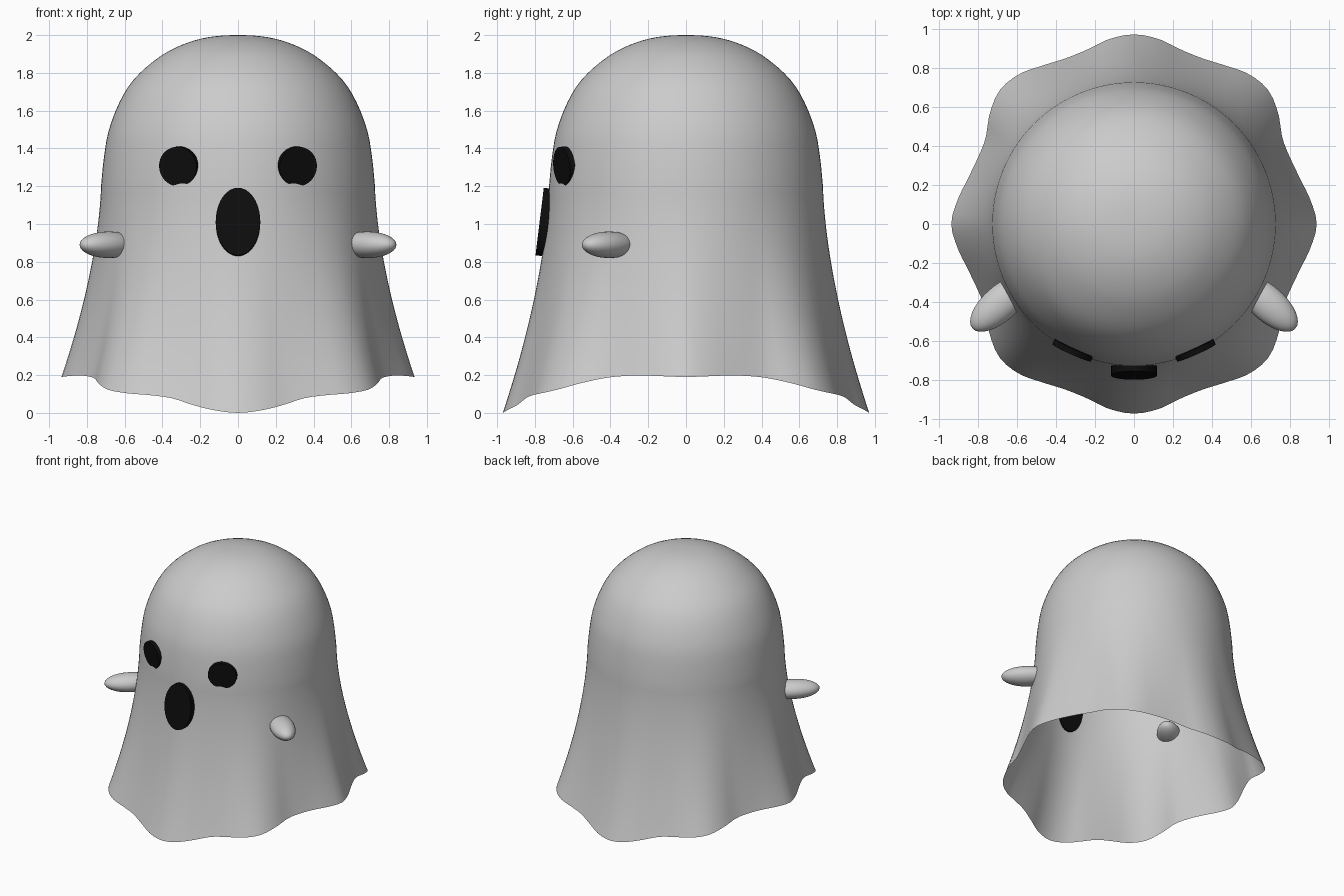
import bpy, bmesh, math
from mathutils import Matrix, Vector

if "Cube" in bpy.data.objects:
    bpy.data.objects.remove(bpy.data.objects["Cube"])


def spline(vals, t):
    """Catmull-Rom; the first and last values are end controls only."""
    n = len(vals) - 3
    i = min(int(t * n), n - 1)
    u = t * n - i
    a, b, c, d = vals[i:i + 4]
    return 0.5 * (2 * b + (c - a) * u + (2 * a - 5 * b + 4 * c - d) * u * u
                  + (3 * b - a - 3 * c + d) * u ** 3)


def finish(bm, name, mat=None):
    bmesh.ops.recalc_face_normals(bm, faces=bm.faces)
    me = bpy.data.meshes.new(name)
    bm.to_mesh(me)
    bm.free()
    ob = bpy.data.objects.new(name, me)
    bpy.context.collection.objects.link(ob)
    if mat:
        me.materials.append(mat)
    bpy.ops.object.select_all(action='DESELECT')
    ob.select_set(True)
    bpy.context.view_layer.objects.active = ob
    bpy.ops.object.shade_smooth_by_angle(angle=math.radians(50))
    return ob


black = bpy.data.materials.new("black")
black.diffuse_color = (0.004, 0.004, 0.004, 1)
black.use_nodes = True
black.node_tree.nodes["Principled BSDF"].inputs["Base Color"].default_value = black.diffuse_color

# Sheet: round dome, then a skirt that fans out into a wavy hem
dome_r = [-.1, 0, .1, .2, .31, .42, .54, .62, .683, .71, .725, .74]
dome_z = [1.996, 2, 1.996, 1.98, 1.943, 1.882, 1.778, 1.66, 1.5, 1.35, 1.2, 1.04]
# One quarter of the hem, every 7.5 degrees from side to front
hem_r = [.912, .935, .912, .882, .868, .877, .93, .97, .966, .936, .917, .924, .955, .97, .955]
hem_z = [.194, .19, .194, .198, .195, .183, .155, .122, .104, .094, .078, .042, .014, 0, .014]
SEG, DOME, SKIRT = 128, 28, 26

bm = bmesh.new()
top = bm.verts.new((0, 0, 2))
rings = []
for k in range(1, DOME + SKIRT + 1):
    ring = []
    for j in range(SEG):
        a = 2 * math.pi * j / SEG
        if k <= DOME:
            r, z = spline(dome_r, k / DOME), spline(dome_z, k / DOME)
        else:
            s = (k - DOME) / SKIRT
            q = math.atan2(abs(math.sin(a)), abs(math.cos(a))) / (math.pi / 2)
            z = 1.2 + (spline(hem_z, q) - 1.2) * s
            r = .725 + (spline(hem_r, q) - .725) * (.1 * s + .9 * s ** 1.7)
        ring.append(bm.verts.new((r * math.cos(a), r * math.sin(a), z)))
    rings.append(ring)
for j in range(SEG):
    n = (j + 1) % SEG
    bm.faces.new((top, rings[0][j], rings[0][n]))
    for lo, hi in zip(rings[1:], rings):
        bm.faces.new((hi[j], lo[j], lo[n], hi[n]))
finish(bm, "sheet")


# Eyes and mouth: thin oval discs turned and tilted to follow the sheet
def disc(name, centre, rx, rz, depth, turn, tilt):
    bm = bmesh.new()
    bmesh.ops.create_cone(bm, cap_ends=True, segments=48, radius1=1, radius2=1, depth=depth)
    m = (Matrix.Translation(Vector(centre)) @ Matrix.Rotation(turn, 4, 'Z')
         @ Matrix.Rotation(math.pi / 2 + tilt, 4, 'X') @ Matrix.Diagonal((rx, rz, 1, 1)))
    bmesh.ops.transform(bm, matrix=m, verts=bm.verts)
    finish(bm, name, black)


for side, label in ((1, "right"), (-1, "left")):
    disc(label + "_eye", (side * .313, -.645, 1.305), .108, .105, .03,
         side * math.radians(24), math.radians(5))
disc("mouth", (0, -.75, 1.01), .118, .18, .05, 0, math.radians(-7))

# Arms: stubby ellipsoids pushing out of the sheet
for side, label in ((1, "right"), (-1, "left")):
    bm = bmesh.new()
    bmesh.ops.create_uvsphere(bm, u_segments=32, v_segments=20, radius=1)
    m = (Matrix.Translation((side * .685, -.408, .89))
         @ Matrix.Rotation(-side * math.radians(42), 4, 'Z')
         @ Matrix.Diagonal((.19, .09, .07, 1)))
    bmesh.ops.transform(bm, matrix=m, verts=bm.verts)
    finish(bm, label + "_arm")
